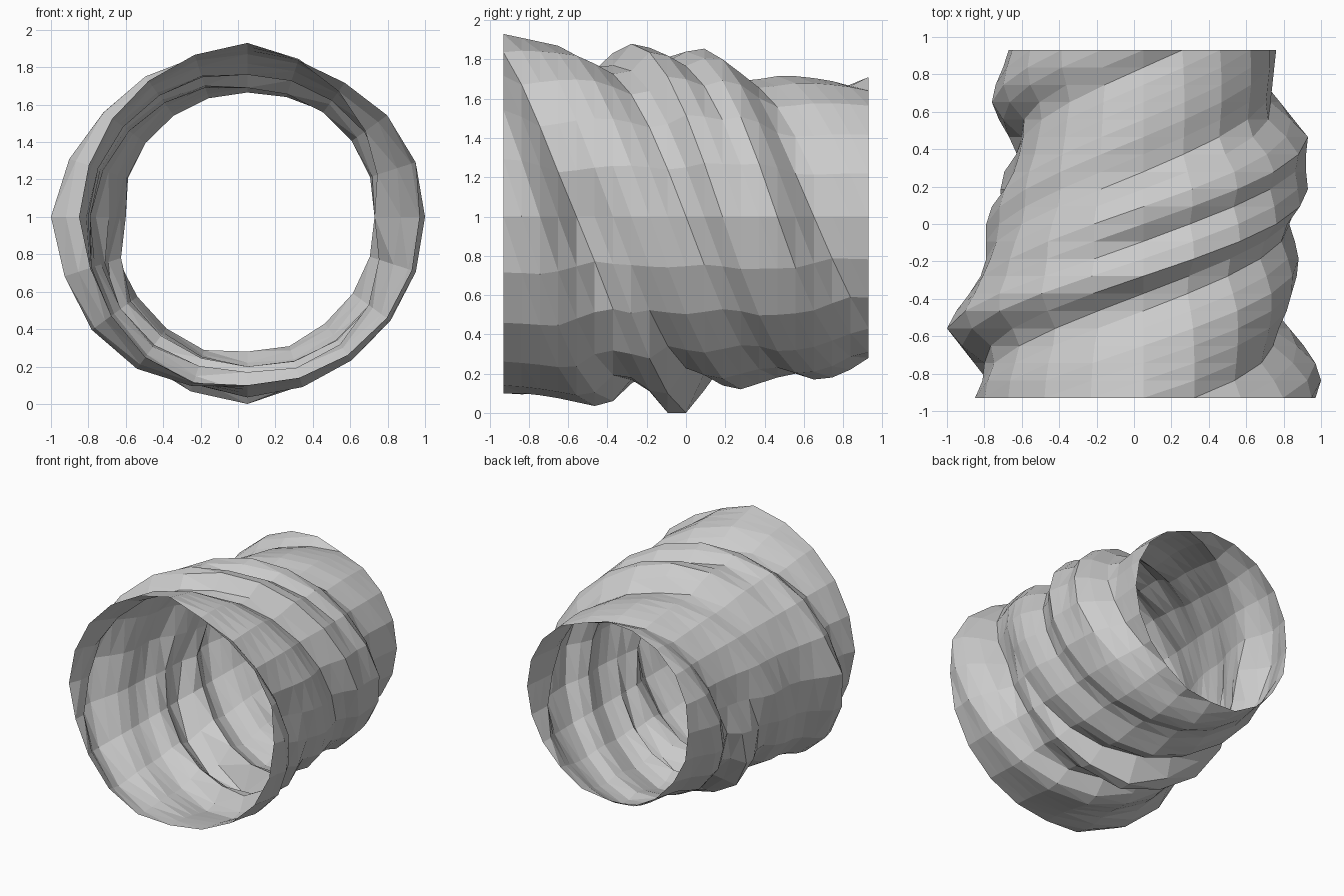
import bpy, bmesh, math

if "Cube" in bpy.data.objects:
    bpy.data.objects.remove(bpy.data.objects["Cube"])

ROWS, COLS = 21, 20
LENGTH = 1.86
AXIS_X, AXIS_Z = 0.05, 1.0

# Radius along the tube (front to back), clockwise from the left
LEFT = [.90, .86, .85, .97, 1.05, 1.0, .93, .87, .84, .84, .84,
        .81, .74, .70, .68, .65, .75, .81, .79, .75, .72]
TOP = [.93, .91, .89, .87, .82, .76, .77, .88, .86, .79, .84,
       .855, .79, .69, .70, .715, .715, .705, .69, .665, .71]
RIGHT = [.92, .95, .92, .82, .68, .72, .78, .82, .83, .81, .78,
         .82, .88, .87, .87, .88, .79, .68, .69, .70, .71]
BOTTOM = [.90, .90, .91, .925, .945, .965, .94, .83, .89, 1.0, 1.0,
          .80, .86, .88, .85, .82, .80, .83, .82, .78, .72]
LOWER_LEFT = [.91, .97, 1.03, 1.03, .97, .93, .92, .92, .87, .82, .88,
              .96, .92, .76, .80, .84, .83, .78, .76, .74, .72]
# Column, profile, rows each ridge advances before the next profile
SIDES = [(0, LEFT, 4.0), (5, TOP, 5.0), (10, RIGHT, 4.6),
         (15, BOTTOM, 2.0), (17.5, LOWER_LEFT, 2.0), (20, LEFT, 0)]


def sample(profile, row):
    row = min(max(row, 0), ROWS - 1)
    i = min(int(row), ROWS - 2)
    f = row - i
    return profile[i] * (1 - f) + profile[i + 1] * f


def radius(row, col):
    """Blend neighbouring profiles along the helix so ridges spiral."""
    for (c0, p0, s), (c1, p1, _) in zip(SIDES, SIDES[1:]):
        if c0 <= col < c1:
            t = (col - c0) / (c1 - c0)
            a = sample(p0, row - s * t)
            b = sample(p1, row + s * (1 - t))
            return a * (1 - t) + b * t


# Open, single-skinned spiral-ridged tube; triangle diagonals follow the helix
bm = bmesh.new()
rings = []
for r in range(ROWS):
    y = -LENGTH / 2 + LENGTH * r / (ROWS - 1)
    ring = []
    for c in range(COLS):
        ang = math.pi - 2 * math.pi * c / COLS
        rad = radius(r, c)
        ring.append(bm.verts.new((AXIS_X + rad * math.cos(ang), y,
                                  AXIS_Z + rad * math.sin(ang))))
    rings.append(ring)
for a, b in zip(rings, rings[1:]):
    for c in range(COLS):
        d = (c + 1) % COLS
        bm.faces.new((a[c], b[c], b[d]))
        bm.faces.new((a[c], b[d], a[d]))
bmesh.ops.recalc_face_normals(bm, faces=bm.faces)

mesh = bpy.data.meshes.new("spiral_tube")
bm.to_mesh(mesh)
bm.free()
mat = bpy.data.materials.new("light grey")
mat.diffuse_color = (0.6, 0.6, 0.6, 1)
mat.use_nodes = True
mat.node_tree.nodes["Principled BSDF"].inputs["Base Color"].default_value = mat.diffuse_color
mesh.materials.append(mat)
tube = bpy.data.objects.new("spiral_tube", mesh)
bpy.context.collection.objects.link(tube)
